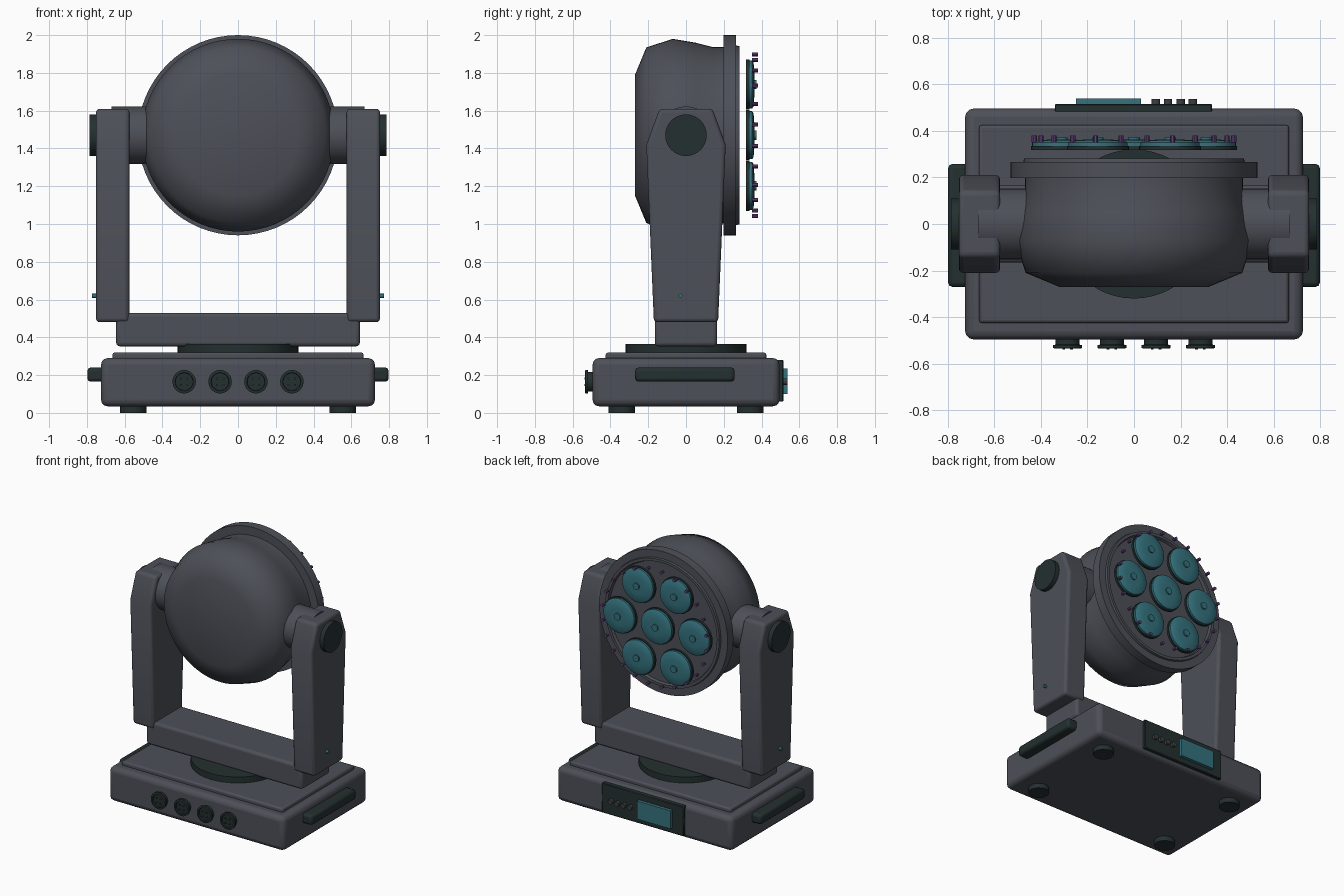
import bpy, bmesh, math
from mathutils import Matrix, Vector

if "Cube" in bpy.data.objects:
    bpy.data.objects.remove(bpy.data.objects["Cube"])


def material(name, rgb):
    m = bpy.data.materials.new(name)
    m.diffuse_color = (*rgb, 1)
    m.use_nodes = True
    m.node_tree.nodes["Principled BSDF"].inputs["Base Color"].default_value = m.diffuse_color
    return m


GREY = material("charcoal grey", (0.075, 0.080, 0.098))
DARK = material("dark green black", (0.018, 0.029, 0.029))
TEAL = material("teal", (0.035, 0.17, 0.21))
PURPLE = material("purple", (0.13, 0.055, 0.21))
BUTTON = material("button grey", (0.045, 0.05, 0.055))


def finish(bm, name, mat, bevel=0.0, segments=3, angle=35):
    bmesh.ops.recalc_face_normals(bm, faces=bm.faces)
    me = bpy.data.meshes.new(name)
    bm.to_mesh(me)
    bm.free()
    me.materials.append(mat)
    ob = bpy.data.objects.new(name, me)
    bpy.context.collection.objects.link(ob)
    if bevel:
        b = ob.modifiers.new("bevel", 'BEVEL')
        b.width, b.segments = bevel, segments
        b.limit_method = 'ANGLE'
    bpy.ops.object.select_all(action='DESELECT')
    ob.select_set(True)
    bpy.context.view_layer.objects.active = ob
    bpy.ops.object.shade_smooth_by_angle(angle=math.radians(angle))
    return ob


def box(name, lo, hi, mat, bevel=0.0, segments=3):
    bm = bmesh.new()
    lo, hi = Vector(lo), Vector(hi)
    size = hi - lo
    bmesh.ops.create_cube(bm, size=1, matrix=Matrix.Translation((lo + hi) / 2)
                          @ Matrix.Diagonal((*size, 1)))
    return finish(bm, name, mat, bevel, segments)


def lathe(name, centre, axis, profile, mat, sides=32, angle=35):
    """Revolve (distance along axis, radius) pairs around an axis."""
    bm = bmesh.new()
    rot = Vector((0, 0, 1)).rotation_difference(Vector(axis)).to_matrix().to_4x4()
    place = Matrix.Translation(centre) @ rot
    rings = []
    for d, r in profile:
        if r == 0:
            rings.append([bm.verts.new(place @ Vector((0, 0, d)))] * sides)
        else:
            rings.append([bm.verts.new(place @ Vector((
                r * math.cos(math.tau * i / sides), r * math.sin(math.tau * i / sides), d)))
                for i in range(sides)])
    for a, b in zip(rings, rings[1:]):
        for i in range(sides):
            j = (i + 1) % sides
            bm.faces.new(list(dict.fromkeys((a[i], a[j], b[j], b[i]))))
    return finish(bm, name, mat, angle=angle)


def rod(name, centre, axis, start, end, radius, mat, sides=32):
    return lathe(name, centre, axis,
                 [(start, 0), (start, radius), (end, radius), (end, 0)], mat, sides)


# Base housing
box("base", (-.725, -.495, .035), (.725, .495, .29), GREY, .035)
box("base_top_plate", (-.665, -.425, .28), (.665, .425, .32), GREY, .012, 2)
rod("turntable", (0, 0, 0), (0, 0, 1), .31, .365, .32, DARK, 48)
for x in (-.555, .555):
    for y in (-.34, .34):
        rod("foot", (x, y, 0), (0, 0, 1), 0, .05, .07, DARK)

# Front sockets with pins
for x in (-.285, -.095, .095, .285):
    lathe("socket", (x, -.49, .165), (0, -1, 0),
          [(0, .052), (.028, .052), (.03, .062), (.043, .062), (.045, .048),
           (.035, .046), (.035, 0)], DARK)
    for k in range(4):
        a = math.tau * (k + .5) / 4
        rod("socket_pin", (x + .024 * math.cos(a), -.52, .165 + .024 * math.sin(a)),
            (0, -1, 0), 0, .018, .006, BUTTON, 8)

# Rear control panel
box("control_panel", (-.34, .48, .06), (.335, .515, .28), DARK, .004, 1)
box("screen", (-.25, .505, .10), (.03, .538, .235), TEAL)
for x in (.094, .146, .2, .253):
    rod("panel_button", (x, .505, .165), (0, 1, 0), 0, .032, .018, BUTTON, 16)

# Yoke
box("yoke_crossbar", (-.645, -.165, .352), (.645, .165, .53), GREY, .02)
SIDE = [(-.17, .48), (.17, .48), (.21, 1.42), (.14, 1.61), (-.14, 1.61), (-.21, 1.42)]
HEAD_Z = 1.47
for s in (-1, 1):
    bm = bmesh.new()
    inner = [bm.verts.new((s * .575, y, z)) for y, z in SIDE]
    outer = [bm.verts.new((s * .752, y, z)) for y, z in SIDE]
    bm.faces.new(inner)
    bm.faces.new(outer)
    for i in range(6):
        j = (i + 1) % 6
        bm.faces.new((inner[i], inner[j], outer[j], outer[i]))
    finish(bm, "yoke_arm", GREY, .02)
    rod("tilt_hub", (0, 0, HEAD_Z), (s, 0, 0), .40, .67, .152, GREY, 48)
    rod("tilt_cap", (0, 0, HEAD_Z), (s, 0, 0), .74, .785, .11, DARK, 40)
    rod("indicator", (0, -.03, .62), (s, 0, 0), .74, .772, .011, TEAL, 12)
    xs = sorted((s * .70, s * .798))
    box("carry_handle", (xs[0], -.27, .165), (xs[1], .258, .24), DARK, .018, 2)

# Lamp head shell, rim and face
lathe("head_shell", (0, 0, HEAD_Z), (0, 1, 0),
      [(-.27, 0), (-.27, .32), (-.21, .465), (-.07, .51), (.05, .49), (.14, .467),
       (.21, .467)], GREY, 64, 80)
lathe("head_rim", (0, 0, HEAD_Z), (0, 1, 0),
      [(.198, .44), (.198, .53), (.266, .53), (.266, .475), (.282, .472),
       (.282, .452), (.262, .445), (.262, 0)], GREY, 64)

# Lenses: one central, six around
centres = [(0, 0)] + [(.31 * math.cos(k * math.pi / 3), .31 * math.sin(k * math.pi / 3))
                      for k in range(6)]
for x, z in centres:
    c = (x, 0, HEAD_Z + z)
    rod("lens_ring", c, (0, 1, 0), .318, .335, .133, DARK, 40)
    lathe("lens", c, (0, 1, 0),
          [(.334, .127), (.35, .127), (.358, .115), (.362, .06), (.363, 0)], TEAL, 40)
    rod("lens_centre", c, (0, 1, 0), .355, .372, .025, TEAL, 20)

# Ring of small accent lights
for k in range(24):
    a = math.tau * (k + .5) / 24
    rod("accent_light", (.432 * math.cos(a), 0, HEAD_Z + .432 * math.sin(a)),
        (0, 1, 0), .35, .38, .011, PURPLE, 10)
